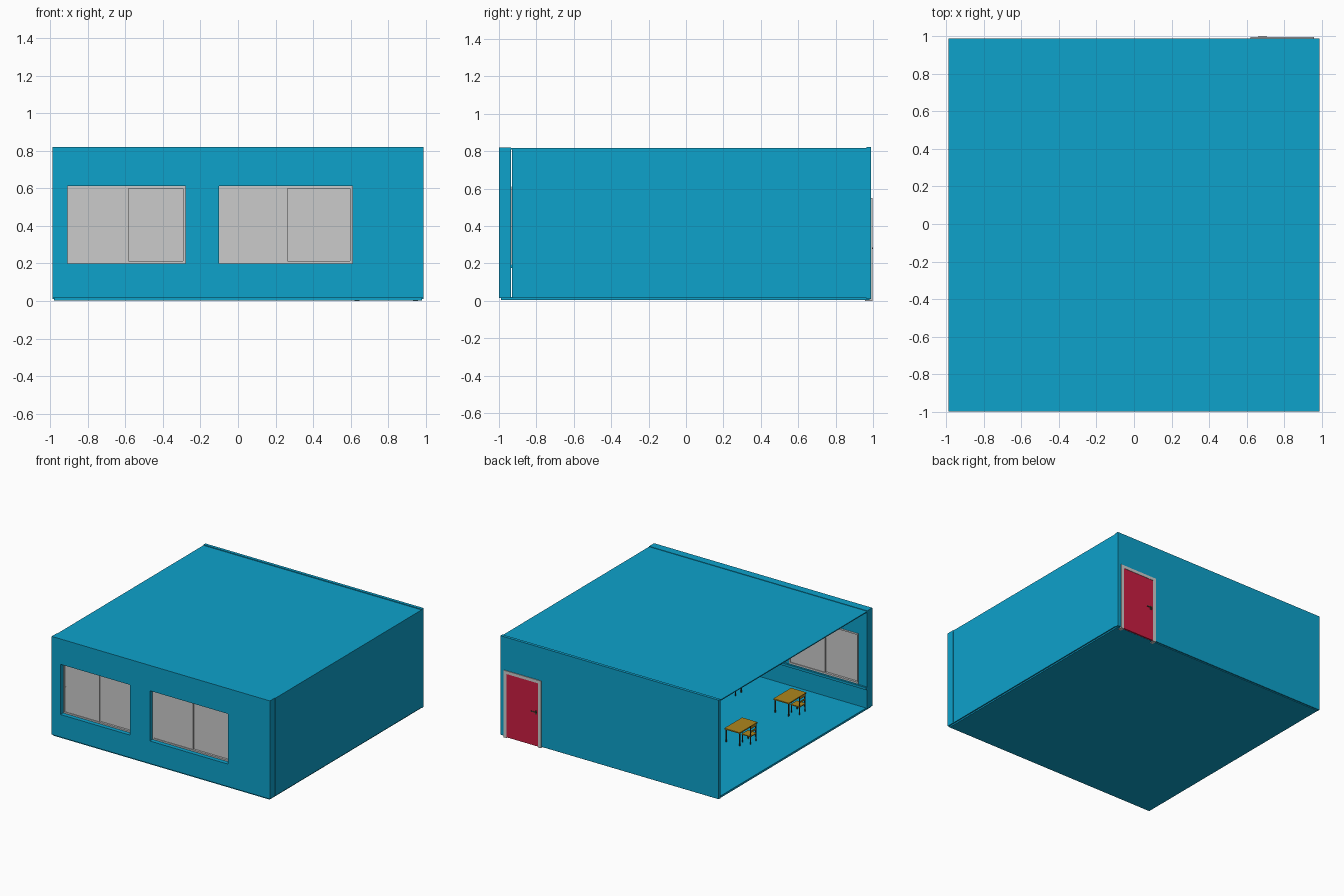
import bpy, bmesh
from mathutils import Vector

if "Cube" in bpy.data.objects:
    bpy.data.objects.remove(bpy.data.objects["Cube"])


def material(name, rgb):
    m = bpy.data.materials.new(name)
    m.diffuse_color = (*rgb, 1)
    m.use_nodes = True
    m.node_tree.nodes["Principled BSDF"].inputs["Base Color"].default_value = m.diffuse_color
    return m


BLUE = material("blue_paint", (0.004, 0.36, 0.60))
RED = material("red_paint", (0.60, 0.013, 0.055))
WOOD = material("wood", (0.42, 0.24, 0.012))
DARK = material("dark_metal", (0.06, 0.05, 0.03))


def add_box(bm, lo, hi, slot=0):
    """Add an axis-aligned box to a bmesh, given two corners."""
    lo, hi = Vector(lo), Vector(hi)
    verts = bmesh.ops.create_cube(bm, size=1)["verts"]
    for v in verts:
        v.co = (lo + hi) / 2 + v.co * (hi - lo)
    for f in {f for v in verts for f in v.link_faces}:
        f.material_index = slot


def finish(bm, name, mats=()):
    me = bpy.data.meshes.new(name)
    bm.to_mesh(me)
    bm.free()
    for m in mats:
        me.materials.append(m)
    ob = bpy.data.objects.new(name, me)
    bpy.context.collection.objects.link(ob)
    return ob


def boxes(name, parts, mats=()):
    bm = bmesh.new()
    for p in parts:
        add_box(bm, *p)
    return finish(bm, name, mats)


# Room shell, open on the left side
boxes("floor", [((-0.98, -0.99, 0.004), (0.98, 0.98, 0.02))], [BLUE])
boxes("roof", [((-0.99, -0.998, 0.808), (0.99, 0.967, 0.816))], [BLUE])
boxes("right_wall", [((0.96, -0.93, 0.015), (0.99, 0.965, 0.808))], [BLUE])
boxes("back_wall", [((-0.99, 0.965, 0.01), (0.99, 0.99, 0.822))], [BLUE])

# Front wall: a grid with the two window cells left out, then thickened
windows = [(-0.91, -0.28), (-0.10, 0.61)]
W_LO, W_HI = 0.20, 0.612
xs = [-0.99, *windows[0], *windows[1], 0.99]
zs = [0.015, W_LO, W_HI, 0.82]
bm = bmesh.new()
grid = [[bm.verts.new((x, -0.935, z)) for x in xs] for z in zs]
for j in range(3):
    for i in range(5):
        if j == 1 and i in (1, 3):
            continue
        bm.faces.new((grid[j][i], grid[j][i + 1], grid[j + 1][i + 1], grid[j + 1][i]))
ext = bmesh.ops.extrude_face_region(bm, geom=bm.faces[:])["geom"]
for v in ext:
    if isinstance(v, bmesh.types.BMVert):
        v.co.y = -1.0
bmesh.ops.recalc_face_normals(bm, faces=bm.faces[:])
finish(bm, "front_wall", [BLUE])
boxes("inner_sill", [((-0.99, -0.937, 0.175), (0.96, -0.92, 0.195))], [BLUE])

# Sliding windows: frame, two overlapping panes and a small handle
for n, (x0, x1) in enumerate(windows, 1):
    t, mid = 0.012, (x0 + x1) / 2
    ya, yb = -0.965, -0.932
    boxes(f"window_frame_{n}", [
        ((x0, ya, W_LO), (x1, yb, W_LO + t)),
        ((x0, ya, W_HI - t), (x1, yb, W_HI)),
        ((x0, ya, W_LO + t), (x0 + t, yb, W_HI - t)),
        ((x1 - t, ya, W_LO + t), (x1, yb, W_HI - t))])
    boxes(f"window_panes_{n}", [
        ((x0 + t, -0.960, W_LO + t), (mid + 0.01, -0.950, W_HI - t)),
        ((mid - 0.01, -0.948, W_LO + t), (x1 - t, -0.938, W_HI - t))])
    hx = x0 + 0.02 if n == 1 else x1 - 0.02
    hy = -0.964 if n == 1 else -0.952
    boxes(f"window_handle_{n}", [((hx - 0.003, hy, 0.37), (hx + 0.003, hy + 0.006, 0.42))])

# Door on the back wall, with frame and lever handles on both sides
D0, D1, DT = 0.62, 0.96, 0.55
boxes("door_frame", [
    ((D0, 0.958, 0), (D0 + 0.027, 0.996, DT)),
    ((D1 - 0.027, 0.958, 0), (D1, 0.996, DT)),
    ((D0 + 0.027, 0.958, DT - 0.025), (D1 - 0.027, 0.996, DT))])
boxes("door_panel", [((D0 + 0.027, 0.961, 0.005), (D1 - 0.027, 0.993, DT - 0.025))], [RED])
for side, y, s in (("outer", 0.993, 1), ("inner", 0.961, -1)):
    ys = sorted((y, y + s * 0.003)), sorted((y + s * 0.003, y + s * 0.007))
    boxes(f"door_handle_{side}", [
        ((0.655, ys[0][0], 0.265), (0.675, ys[0][1], 0.295)),
        ((0.66, ys[1][0], 0.278), (0.71, ys[1][1], 0.286))], [DARK])

# Desk and chair meshes, seated facing +x; slot 0 wood, slot 1 dark metal
F = 0.02
desk = [((-0.07, -0.115, 0.125), (0.07, 0.115, 0.134))]
desk += [((sx * 0.06 - 0.004, sy * 0.104 - 0.004, F), (sx * 0.06 + 0.004, sy * 0.104 + 0.004, 0.125), 1)
         for sx in (-1, 1) for sy in (-1, 1)]
chair = [((-0.04, -0.04, 0.08), (0.04, 0.04, 0.087)),
         ((-0.04, -0.034, 0.145), (-0.034, 0.034, 0.168)),
         ((-0.04, -0.034, 0.115), (-0.034, 0.034, 0.127))]
for sy in (-1, 1):
    y = sy * 0.037
    chair += [((0.031, y - 0.003, F), (0.037, y + 0.003, 0.08), 1),
              ((-0.04, y - 0.003, F), (-0.034, y + 0.003, 0.17), 1)]

# Rows of desks and chairs sharing the same two meshes
masters = [boxes("desk", desk, [WOOD, DARK]), boxes("chair", chair, [WOOD, DARK])]
first = True
for x in (-0.53, 0.05, 0.63):
    for y in (0.045, -0.59, 0.68):
        for ob, dx in zip(masters, (0, -0.075)):
            item = ob
            if not first:
                item = ob.copy()
                bpy.context.collection.objects.link(item)
            item.location = (x + dx, y, 0)
        first = False
